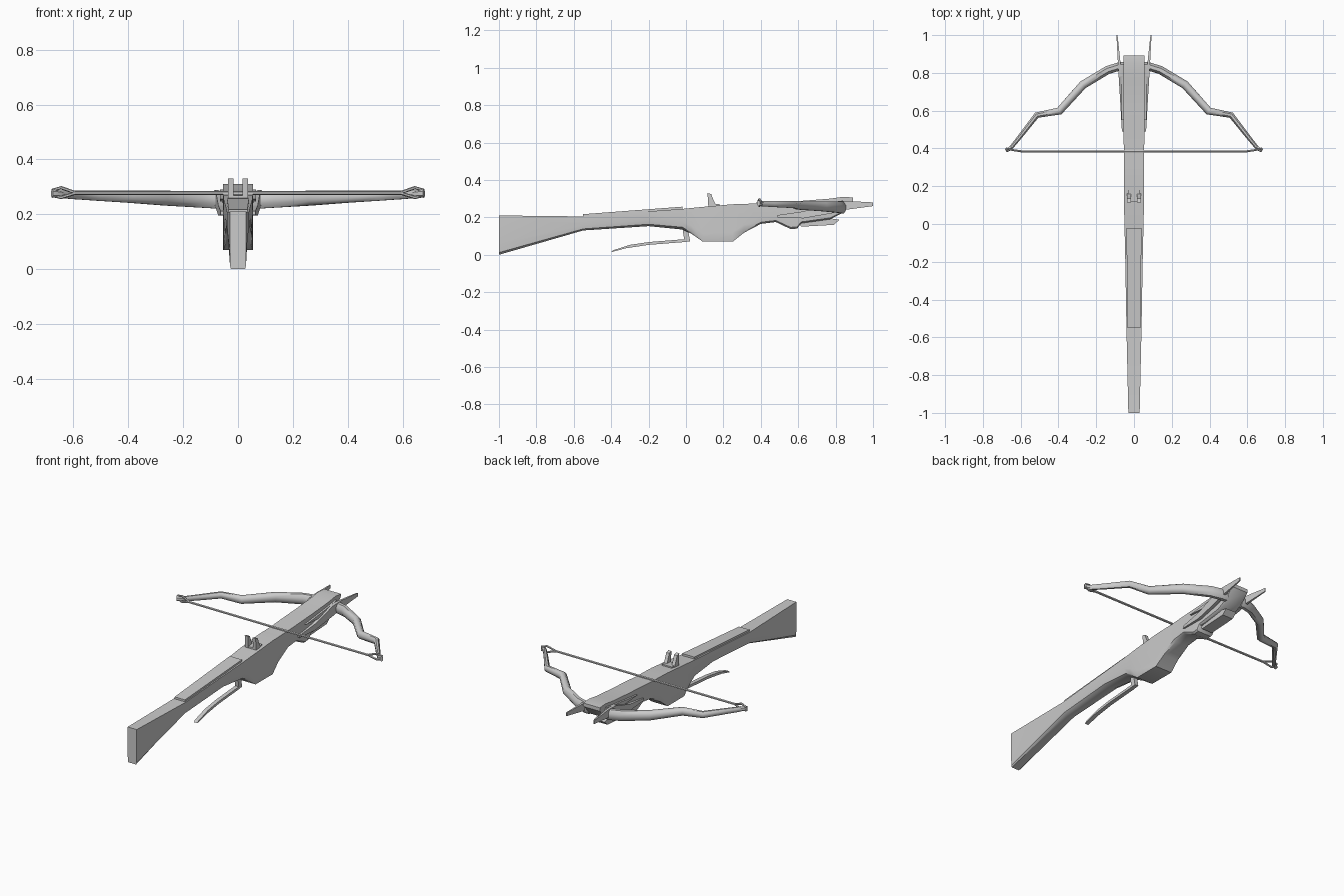
import bpy, math
from math import cos, sin, pi
from mathutils import Vector

if "Cube" in bpy.data.objects:
    bpy.data.objects.remove(bpy.data.objects["Cube"])


def make(name, verts, faces, smooth=None):
    me = bpy.data.meshes.new(name)
    me.from_pydata([tuple(v) for v in verts], [], faces)
    ob = bpy.data.objects.new(name, me)
    bpy.context.collection.objects.link(ob)
    bpy.ops.object.select_all(action='DESELECT')
    ob.select_set(True)
    bpy.context.view_layer.objects.active = ob
    bpy.ops.object.mode_set(mode='EDIT')
    bpy.ops.mesh.select_all(action='SELECT')
    bpy.ops.mesh.normals_make_consistent(inside=False)
    bpy.ops.object.mode_set(mode='OBJECT')
    if smooth:
        bpy.ops.object.shade_smooth_by_angle(angle=math.radians(smooth))
    return ob


def loft(name, rings, smooth=None):
    n = len(rings[0])
    verts = [v for r in rings for v in r]
    faces = [(i * n + j, i * n + (j + 1) % n, (i + 1) * n + (j + 1) % n, (i + 1) * n + j)
             for i in range(len(rings) - 1) for j in range(n)]
    last = (len(rings) - 1) * n
    faces += [tuple(range(n)), tuple(range(last, last + n))]
    return make(name, verts, faces, smooth)


def extrude_x(name, profile, x0, x1, x0_end=None):
    """Side profile of (y, z) points extruded between two x values."""
    return loft(name, [[(x0, y, z) for y, z in profile], [(x1, y, z) for y, z in profile]])


def sweep(name, path, n=8, smooth=40):
    """Elliptical tube: path entries are (x, y, z, radius in plan, vertical radius)."""
    pts = [Vector(p[:3]) for p in path]
    rings = []
    for i, p in enumerate(pts):
        t = pts[min(i + 1, len(pts) - 1)] - pts[max(i - 1, 0)]
        side = t.cross(Vector((0, 0, 1))).normalized()
        up = side.cross(t).normalized()
        a, b = path[i][3:]
        rings.append([p + side * a * cos(2 * pi * (k + .5) / n) + up * b * sin(2 * pi * (k + .5) / n)
                      for k in range(n)])
    return loft(name, rings, smooth)


# Stock: stations of (y, half width, top z, bottom z, bottom squareness)
stations = [
    (-1, .03, .21, 0, .85), (-.55, .04, .205, .13, .5), (-.2, .046, .232, .153, .4),
    (-.02, .05, .245, .135, .5), (.03, .051, .25, .112, .8), (.09, .053, .256, .07, 1),
    (.25, .054, .27, .07, 1), (.31, .054, .272, .118, .9), (.4, .054, .275, .165, .7),
    (.48, .055, .28, .175, .7), (.56, .055, .285, .137, .8), (.595, .055, .287, .14, .8),
    (.615, .055, .288, .168, .8), (.77, .055, .3, .19, .8), (.84, .055, .31, .225, .8),
    (.893, .055, .306, .285, .9)]
rings = []
for y, w, zt, zb, k in stations:
    h = zt - zb
    half = [(w, zt), (w, zb + h * (.5 - .25 * k)), (w * (.8 + .2 * k), zb + h * .16 * (1.2 - k)), (w * k, zb)]
    rings.append([(x, y, z) for x, z in half] + [(-x, y, z) for x, z in reversed(half)])
loft("stock", rings, 35)

# Raised rail plate on top of the rear stock
loft("rear_rail", [[(s * w, y, z) for s, z in ((-1, zb), (1, zb), (1, zt), (-1, zt))]
                   for y, w, zb, zt in ((-.55, .034, .19, .217), (-.02, .04, .23, .257))])

# Keel plate under the front
extrude_x("front_keel", [(.6, .19), (.615, .15), (.79, .16), (.82, .187), (.77, .195)], -.035, .035)

# Trigger lever
extrude_x("trigger_lever", [(-.02, .15), (.01, .14), (.022, .072), (-.02, .067), (-.2, .053),
                            (-.32, .035), (-.4, .014), (-.39, .024), (-.3, .053), (-.2, .068),
                            (-.01, .083)], -.012, .012)

# Nut base between the string catches
extrude_x("nut_base", [(.12, .25), (.12, .268), (.18, .272), (.18, .25)], -.033, .033)

# String
sweep("bow_string", [(x, y, z, .007, .007) for x, y, z in
                     ((-.6, .384, .278), (0, .384, .277), (.6, .384, .278))], 6)

for s, side in ((-1, "left"), (1, "right")):
    # String catch finger
    extrude_x("string_catch_" + side, [(.12, .25), (.115, .33), (.135, .324), (.148, .29), (.168, .25)],
              s * .016, s * .036)

    # Recurved bow limb
    sweep("bow_limb_" + side, [(s * x, y, z, a, b) for x, y, z, a, b in (
        (.05, .835, .252, .023, .033), (.075, .835, .252, .024, .034), (.14, .815, .255, .024, .033),
        (.27, .737, .259, .024, .029), (.395, .598, .264, .022, .024), (.515, .576, .268, .017, .02),
        (.6, .467, .271, .013, .017), (.65, .405, .273, .011, .015))], 8, 50)

    # Flared limb tip and the forked string loop around it
    sweep("limb_tip_" + side, [(s * .642, .412, .273, .011, .013), (s * .662, .396, .275, .012, .014),
                               (s * .678, .388, .276, .01, .016)], 6)
    for dz, part in ((.02, "upper"), (-.016, "lower")):
        sweep(f"string_loop_{part}_{side}", [
            (s * .59, .384, .278, .006, .006), (s * .645, .392, .277 + dz, .006, .006),
            (s * .678, .4, .277 + dz * .5, .006, .006)], 6)

    # Long side prong that runs past the bow
    loft("side_prong_" + side, [[(s * (x + d), y, z) for d, z in
                                ((-t, zb), (t, zb), (t, zt), (-t, zt))]
                               for x, t, y, zb, zt in (
        (.058, .006, .49, .198, .212), (.063, .009, .63, .195, .232),
        (.071, .01, .78, .222, .282), (.078, .007, .85, .24, .288),
        (.09, .003, 1, .26, .28))])

    # Upper clamp plate on the side of the stock
    extrude_x("clamp_plate_" + side, [(.55, .255), (.77, .238), (.84, .235), (.84, .29), (.77, .28)],
              s * .05, s * .066)
